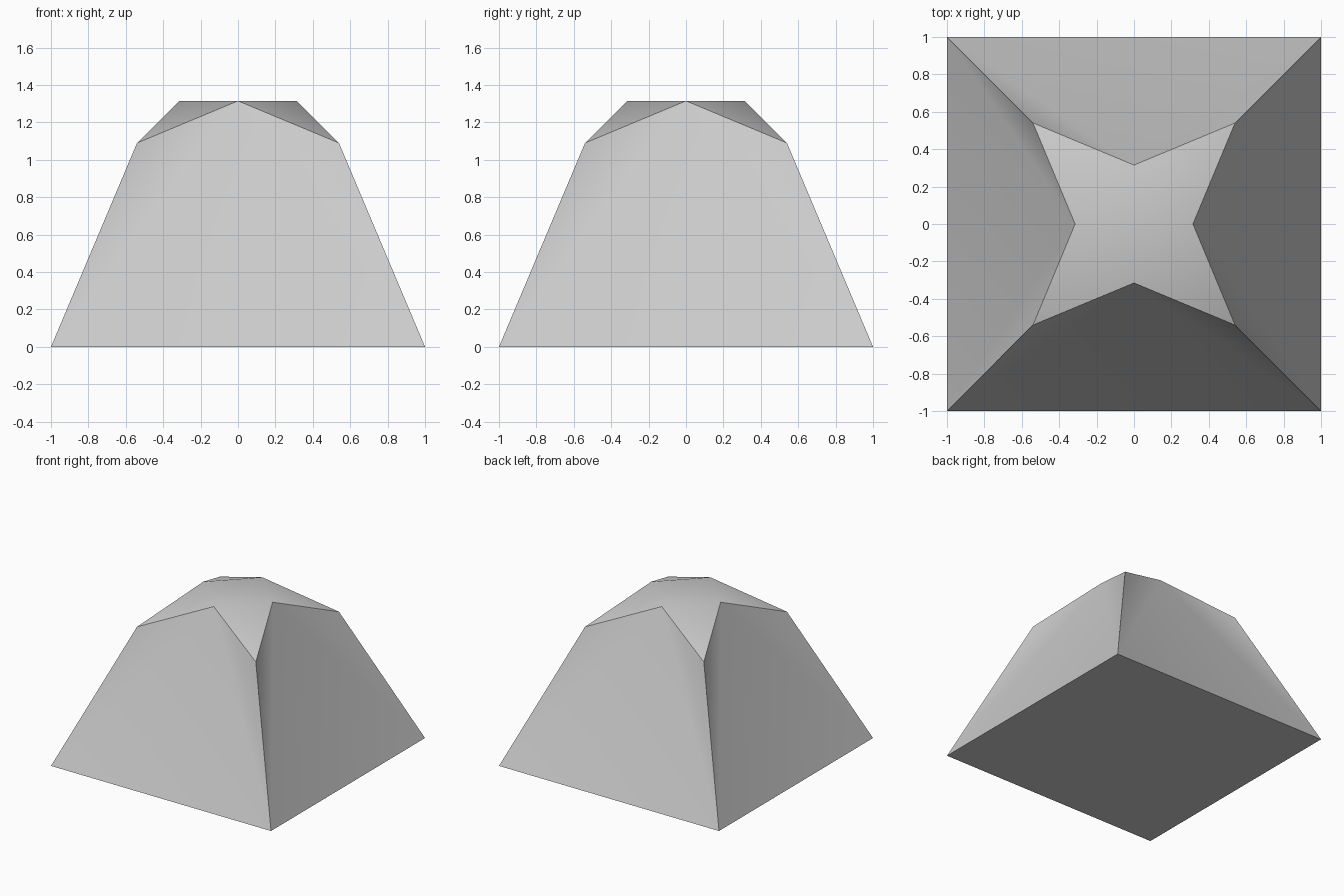
import bpy, bmesh, math
from mathutils import Matrix

cube = bpy.data.objects.get("Cube")
if cube:
    bpy.data.objects.remove(cube, do_unlink=True)

# Single plain grey
grey = bpy.data.materials.new("plain grey")
grey.use_nodes = True
colour = (0.6, 0.6, 0.6, 1)
grey.diffuse_color = colour
grey.node_tree.nodes["Principled BSDF"].inputs["Base Color"].default_value = colour

bm = bmesh.new()


def ring(x, y, z):
    """Four points made by quarter turns about the vertical axis."""
    return [bm.verts.new(Matrix.Rotation(i * math.pi / 2, 3, 'Z') @ bm_point)
            for i in range(4) for bm_point in [Vector((x, y, z))]]


from mathutils import Vector

base = ring(-1, -1, 0)
shoulder = ring(-0.54, -0.54, 1.09)
crown = ring(0, -0.315, 1.315)

# Bottom square and flat diamond top
bm.faces.new(base[::-1])
bm.faces.new(crown)

# Each side: a large triangle, two folded flanks, and a sloping corner facet
for i in range(4):
    j = (i + 1) % 4
    bm.faces.new((base[i], base[j], crown[i]))
    bm.faces.new((base[i], crown[i], shoulder[i]))
    bm.faces.new((base[j], shoulder[j], crown[i]))
    bm.faces.new((shoulder[j], crown[j], crown[i]))

bmesh.ops.recalc_face_normals(bm, faces=bm.faces)
mesh = bpy.data.meshes.new("faceted_block")
bm.to_mesh(mesh)
bm.free()
mesh.materials.append(grey)

block = bpy.data.objects.new("faceted_block", mesh)
bpy.context.collection.objects.link(block)
bpy.context.view_layer.objects.active = block
block.select_set(True)
bpy.ops.object.shade_smooth_by_angle(angle=math.radians(30))
